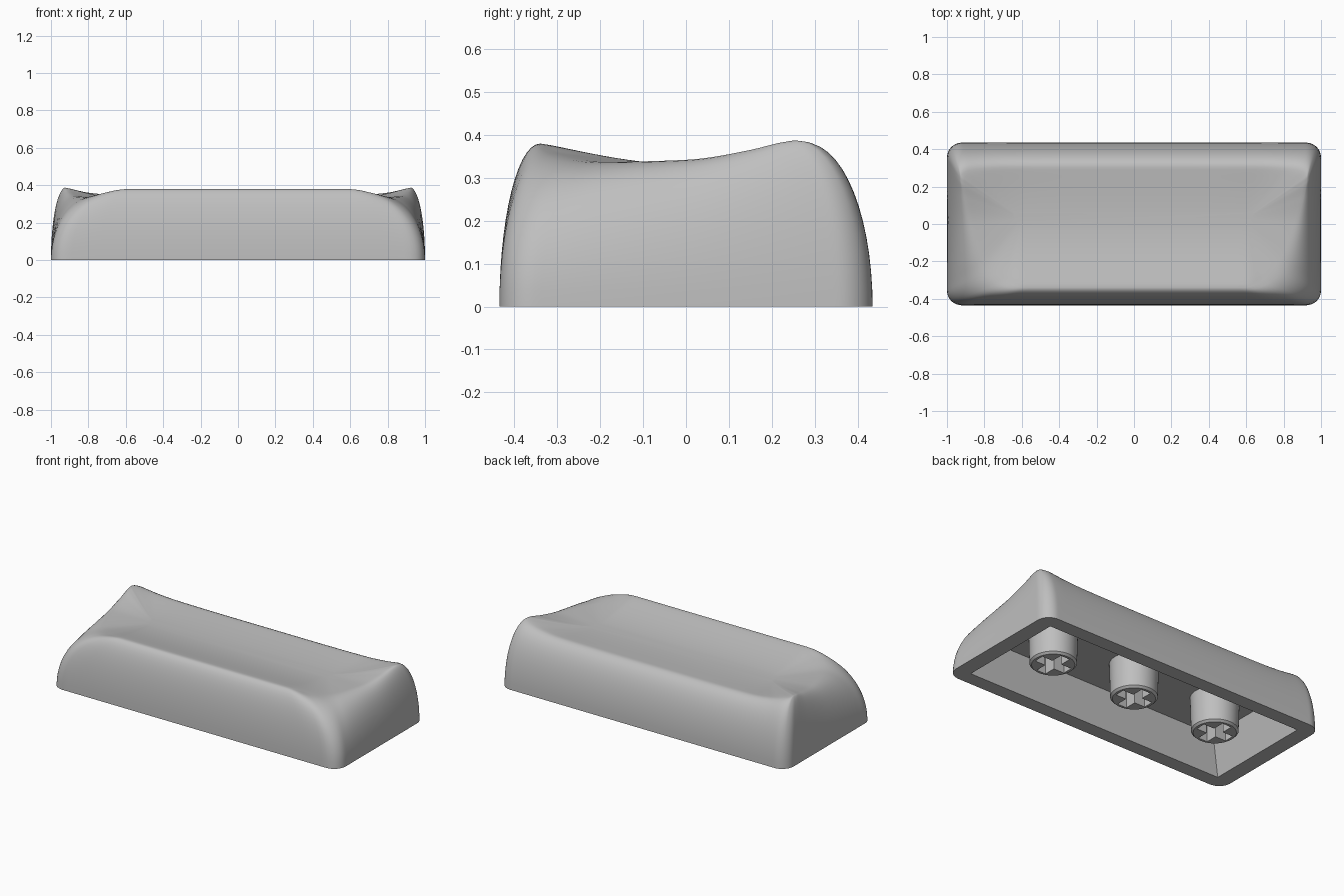
import bpy, bmesh, math
from mathutils import Vector

cube = bpy.data.objects.get("Cube")
if cube:
    bpy.data.objects.remove(cube, do_unlink=True)

grey = bpy.data.materials.new("light_grey_plastic")
grey.use_nodes = True
colour = (0.52, 0.52, 0.52, 1)
grey.diffuse_color = colour
grey.node_tree.nodes["Principled BSDF"].inputs["Base Color"].default_value = colour

HALF_X, HALF_Y, CORNER = 1.0, 0.435, 0.08


def make_object(name, bm):
    bmesh.ops.recalc_face_normals(bm, faces=bm.faces)
    mesh = bpy.data.meshes.new(name)
    bm.to_mesh(mesh)
    bm.free()
    mesh.materials.append(grey)
    obj = bpy.data.objects.new(name, mesh)
    bpy.context.collection.objects.link(obj)
    return obj


def activate(obj):
    bpy.ops.object.select_all(action='DESELECT')
    obj.select_set(True)
    bpy.context.view_layer.objects.active = obj


def cut(obj, cutter):
    cutter.hide_render = True
    activate(obj)
    mod = obj.modifiers.new("cut", 'BOOLEAN')
    mod.operation, mod.solver, mod.object = 'DIFFERENCE', 'EXACT', cutter
    bpy.ops.object.modifier_apply(modifier=mod.name)
    bpy.data.objects.remove(cutter, do_unlink=True)


def smooth(obj, degrees):
    activate(obj)
    bpy.ops.object.shade_smooth_by_angle(angle=math.radians(degrees))


def add_box(bm, x, y, z0, z1, top=(1, 1)):
    """Box centred on the z axis whose top can taper."""
    made = bmesh.ops.create_cube(bm, size=2)["verts"]
    for v in made:
        up = v.co.z > 0
        v.co = (v.co.x * x * (top[0] if up else 1),
                v.co.y * y * (top[1] if up else 1), z1 if up else z0)


def curve_through(points, steps):
    """Smooth path through points without overshoot."""
    def slope(i, k):
        if i in (0, len(points) - 1):
            return 0 if k else points[1][0] - points[0][0] if i == 0 else points[-1][0] - points[-2][0]
        a = points[i][k] - points[i - 1][k]
        b = points[i + 1][k] - points[i][k]
        return 2 * a * b / (a + b) if a * b > 0 else 0
    path = []
    for i in range(len(points) - 1):
        for j in range(steps):
            t = j / steps
            path.append(Vector([
                (1 + 2 * t) * (1 - t) ** 2 * p + t * t * (3 - 2 * t) * q
                + t * (1 - t) ** 2 * slope(i, k) + t * t * (t - 1) * slope(i + 1, k)
                for k, (p, q) in enumerate(zip(points[i], points[i + 1]))]))
    path.append(Vector(points[-1]))
    return path


def snap_to_base(p):
    """Move a point onto the rounded rectangle of the base."""
    ix, iy = HALF_X - CORNER, HALF_Y - CORNER
    core = Vector((max(-ix, min(ix, p.x)), max(-iy, min(iy, p.y)), 0))
    return core + (p - core).normalized() * CORNER


def both_sides(path):
    return path + [Vector((-p.x, p.y, p.z)) for p in reversed(path[1:-1])]


# Half of the top ridge, front centre to back centre, with matching base points
ridge_half = [(0, -.34, .38), (.3, -.34, .38), (.58, -.34, .38), (.70, -.295, .356),
              (.80, -.19, .337), (.87, 0, .342), (.905, .14, .363), (.922, .22, .382),
              (.925, .255, .387), (.90, .28, .381), (.80, .298, .36), (.65, .305, .348),
              (.3, .305, .345), (0, .305, .345)]
base_half = [(0, -.435, 0), (.36, -.435, 0), (.74, -.435, 0), (.977, -.412, 0),
             (1, -.30, 0), (1, -.04, 0), (1, .17, 0), (1, .33, 0),
             (.977, .412, 0), (.91, .435, 0), (.80, .435, 0), (.65, .435, 0),
             (.3, .435, 0), (0, .435, 0)]
ridge = both_sides(curve_through(ridge_half, 8))
base = both_sides([snap_to_base(p) for p in curve_through(base_half, 8)])

# Cap shell: elliptical walls up to the ridge, then a scooped top
rings = []
WALL, SCOOP = 14, 16
for i in range(WALL + 1):
    a = math.pi / 2 * i / WALL
    rings.append([Vector((*(b.lerp(r, 1 - math.cos(a))).xy, r.z * math.sin(a)))
                  for b, r in zip(base, ridge)])
for i in range(1, SCOOP + 1):
    s = 1 - 0.88 * i / SCOOP
    g = 1 - (1 - s * s) ** 1.25
    ring = []
    for r in ridge:
        spine = Vector((max(-.6, min(.6, r.x)), .03, .33))
        p = spine.lerp(r, s)
        p.z = spine.z + (r.z - spine.z) * g
        ring.append(p)
    rings.append(ring)

bm = bmesh.new()
loops = [[bm.verts.new(p) for p in ring] for ring in rings]
n = len(ridge)
for low, high in zip(loops, loops[1:]):
    for j in range(n):
        k = (j + 1) % n
        bm.faces.new((low[j], low[k], high[k], high[j]))
bm.faces.new(loops[0])
bm.faces.new(loops[-1])
bmesh.ops.remove_doubles(bm, verts=bm.verts, dist=1e-5)
cap = make_object("cap_shell", bm)

# Hollow underside with tapered walls
bm = bmesh.new()
add_box(bm, .92, .355, -.08, .24, top=(.92, .9))
cut(cap, make_object("cavity_cutter", bm))
smooth(cap, 40)

# Three round stems with cross sockets
for name, x in (("left_stem", .59), ("middle_stem", 0), ("right_stem", -.59)):
    bm = bmesh.new()
    bmesh.ops.create_cone(bm, cap_ends=True, segments=48, radius1=.133, radius2=.14, depth=.25)
    bmesh.ops.translate(bm, verts=bm.verts, vec=(0, 0, .145))
    rim = [e for e in bm.edges if all(v.co.z < .1 for v in e.verts)]
    bmesh.ops.bevel(bm, geom=rim, offset=.012, segments=1, affect='EDGES')
    stem = make_object(name, bm)
    for w, d in ((.105, .032), (.032, .105)):
        bm = bmesh.new()
        add_box(bm, w, d, -.05, .22)
        cut(stem, make_object("socket_cutter", bm))
    stem.location.x = x
    smooth(stem, 30)
